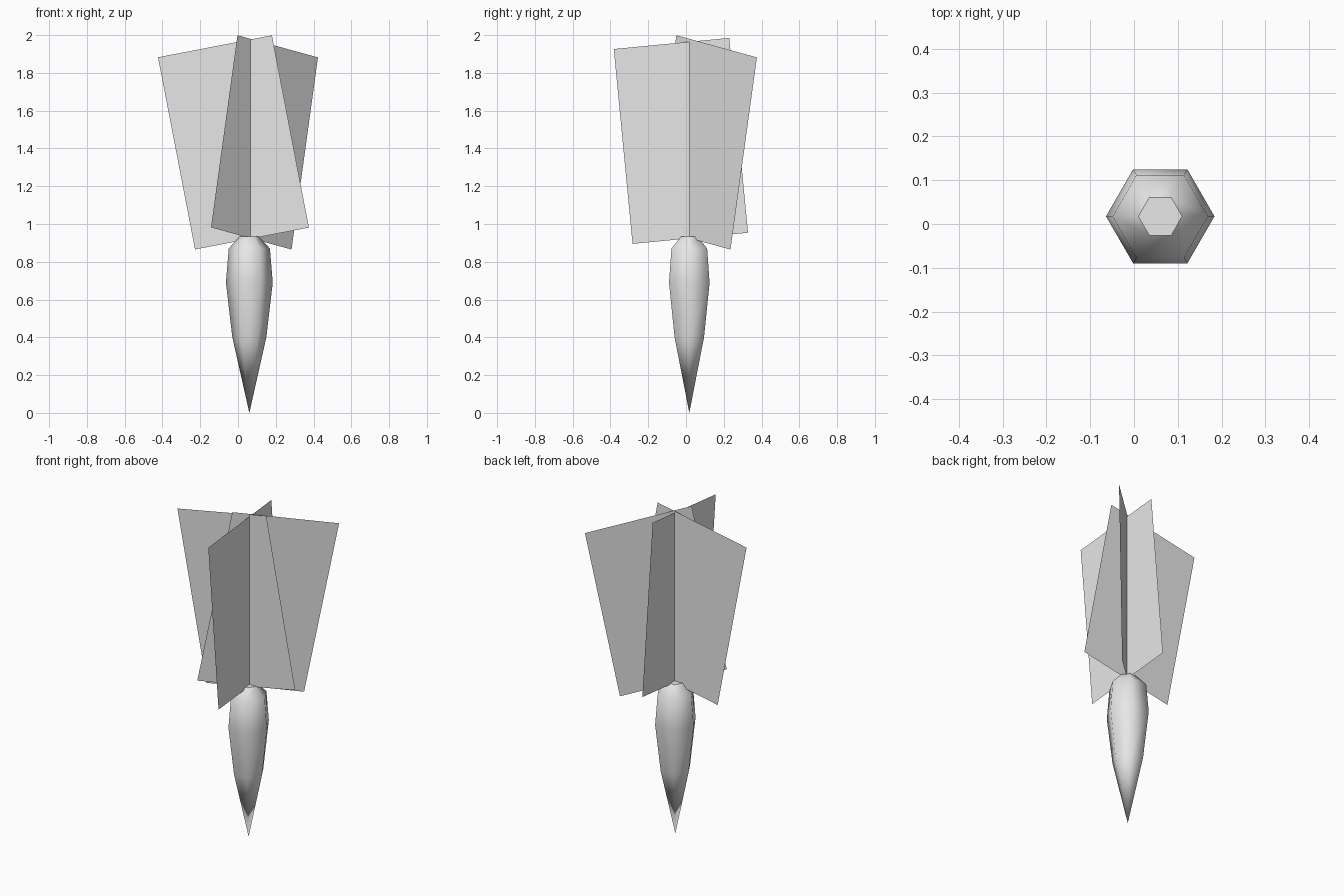
import bpy
import bmesh
from math import cos, sin, radians, tau

cube = bpy.data.objects.get("Cube")
if cube:
    bpy.data.objects.remove(cube, do_unlink=True)

grey = bpy.data.materials.new("plain grey")
grey.use_nodes = True
grey.diffuse_color = (0.8, 0.8, 0.8, 1)
grey.node_tree.nodes["Principled BSDF"].inputs["Base Color"].default_value = (0.8, 0.8, 0.8, 1)


def add_object(name, bm, location):
    mesh = bpy.data.meshes.new(name)
    bm.to_mesh(mesh)
    bm.free()
    mesh.materials.append(grey)
    obj = bpy.data.objects.new(name, mesh)
    obj.location = location
    bpy.context.collection.objects.link(obj)
    return obj


# Six-sided tapering root: smooth sides, flat cap
SIDES = 6
PROFILE = [(0.09, 0.4), (0.124, 0.69), (0.109, 0.87), (0.05, 0.935)]
bm = bmesh.new()
tip = bm.verts.new((0, 0, 0))
rings = [[bm.verts.new((r * cos(tau * i / SIDES), r * sin(tau * i / SIDES), z))
          for i in range(SIDES)] for r, z in PROFILE]
for i in range(SIDES):
    j = (i + 1) % SIDES
    bm.faces.new((tip, rings[0][j], rings[0][i]))
    for low, high in zip(rings, rings[1:]):
        bm.faces.new((low[i], low[j], high[j], high[i]))
for face in bm.faces:
    face.smooth = True
bm.faces.new(rings[-1])
add_object("root", bm, (0.06, 0.0175, 0))


# Flat leaf cards crossing on one upright axis, each tilted in its own plane
def leaf(name, heading, tilt, offset, z):
    h, t = radians(heading), radians(tilt)
    half_w, half_h = 0.307, 0.518
    bm = bmesh.new()
    corners = []
    for a, b in ((-1, -1), (1, -1), (1, 1), (-1, 1)):
        u = offset + a * half_w * cos(t) - b * half_h * sin(t)
        v = a * half_w * sin(t) + b * half_h * cos(t)
        corners.append(bm.verts.new((u * cos(h), u * sin(h), v)))
    bm.faces.new(corners)
    add_object(name, bm, (0.066, 0.018, z))


leaf("leaf_across", 0, 10.9, -0.09, 1.432)
leaf("leaf_diagonal", 45, -11, 0.105, 1.432)
leaf("leaf_lengthwise", 90, 5.5, -0.045, 1.44)
